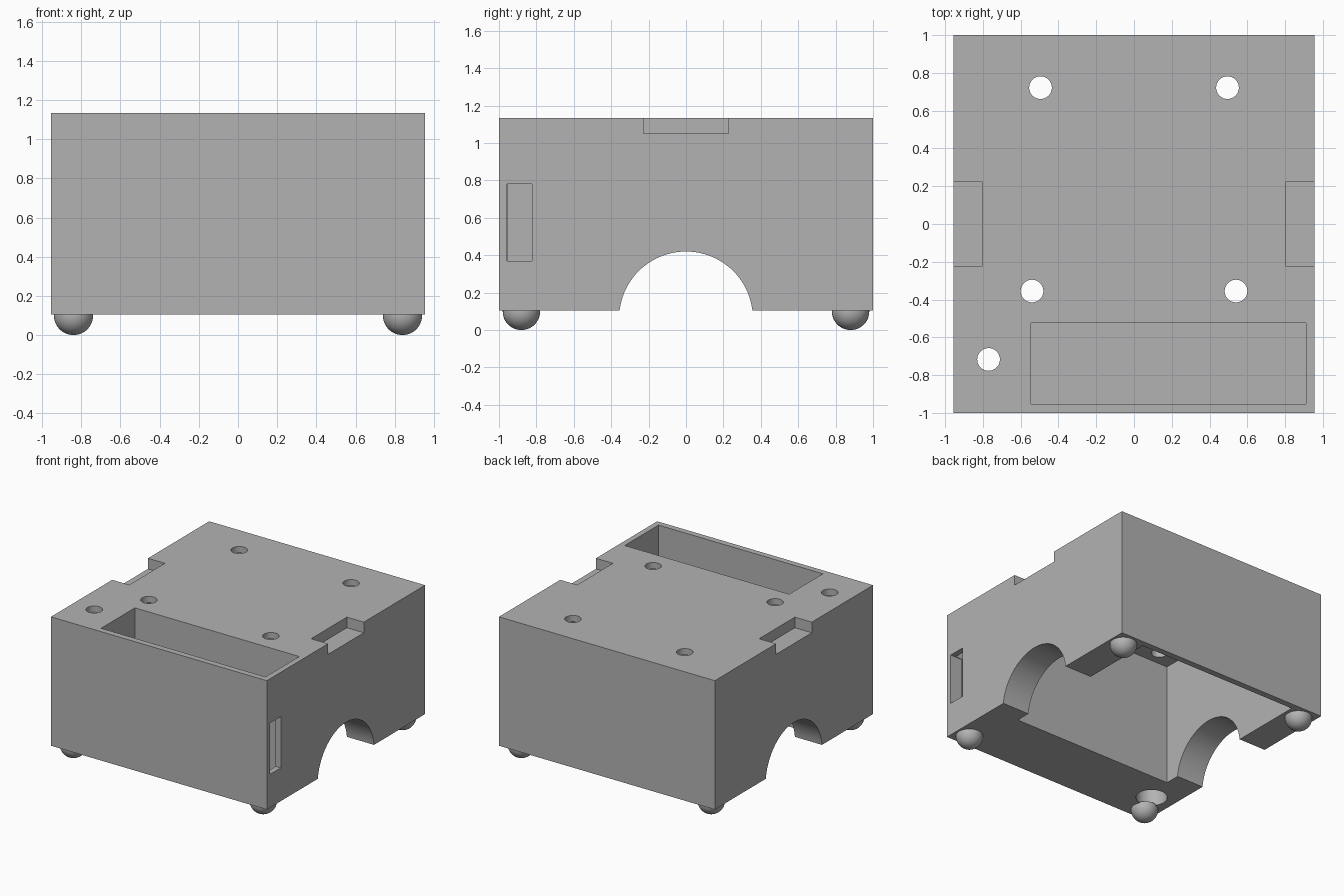
import bpy, bmesh
from math import radians
from mathutils import Matrix, Vector

cube = bpy.data.objects.get("Cube")
if cube:
    bpy.data.objects.remove(cube, do_unlink=True)

grey = bpy.data.materials.new("plain grey")
grey.use_nodes = True
colour = (0.45, 0.45, 0.45, 1)
grey.diffuse_color = colour
grey.node_tree.nodes["Principled BSDF"].inputs["Base Color"].default_value = colour

HALF_X, BASE, TOP = 0.955, 0.104, 1.135
CEILING = TOP - 0.05          # underside of the thin top plate


def make_object(name, bm):
    mesh = bpy.data.meshes.new(name)
    bm.to_mesh(mesh)
    bm.free()
    mesh.materials.append(grey)
    obj = bpy.data.objects.new(name, mesh)
    bpy.context.collection.objects.link(obj)
    return obj


def box(name, low, high):
    low, high = Vector(low), Vector(high)
    bm = bmesh.new()
    bmesh.ops.create_cube(bm, size=1, matrix=Matrix.Translation((low + high) / 2)
                          @ Matrix.Diagonal((*(high - low), 1)))
    return make_object(name, bm)


def cylinder(name, centre, radius, depth, along_x=False, sides=48):
    turn = Matrix.Rotation(radians(90), 4, "Y") if along_x else Matrix()
    bm = bmesh.new()
    bmesh.ops.create_cone(bm, cap_ends=True, segments=sides, radius1=radius, radius2=radius,
                          depth=depth, matrix=Matrix.Translation(centre) @ turn)
    return make_object(name, bm)


# Solid housing block
housing = box("housing", (-HALF_X, -1, BASE), (HALF_X, 1, TOP))

cutters = [
    # Main cavity, open below
    box("cavity_cutter", (-0.715, -0.475, -0.2), (0.715, 0.95, CEILING)),
    # Wheel arches through both side walls
    cylinder("arch_cutter", (0, 0, 0.0625), 0.3575, 3, along_x=True, sides=96),
    # Front compartment, open above, and the slot leading into it
    box("compartment_cutter", (-0.545, -0.952, 0.155), (0.91, -0.525, 1.3)),
    box("slot_cutter", (0.85, -0.957, 0.37), (1.1, -0.823, 0.78)),
    # Wide bore under the front corner hole
    cylinder("corner_bore_cutter", (-0.77, -0.717, CEILING / 2), 0.115, CEILING),
]
# Notches at the upper side edges
for side in (-1, 1):
    x1, x2 = sorted((side * 0.805, side * 1.1))
    cutters.append(box("notch_cutter", (x1, -0.226, 1.05), (x2, 0.226, 1.3)))
# Round holes in the top plate
for x, y in ((-0.495, 0.722), (0.495, 0.722), (-0.54, -0.355), (0.54, -0.355), (-0.77, -0.717)):
    cutters.append(cylinder("hole_cutter", (x, y, TOP), 0.06, 0.3))

for cutter in cutters:
    cut = housing.modifiers.new(cutter.name, "BOOLEAN")
    cut.operation, cut.solver, cut.object = "DIFFERENCE", "EXACT", cutter

# Bake the cuts and drop the cutters
bpy.context.view_layer.update()
evaluated = housing.evaluated_get(bpy.context.evaluated_depsgraph_get())
housing.data = bpy.data.meshes.new_from_object(evaluated)
housing.modifiers.clear()
for cutter in cutters:
    bpy.data.objects.remove(cutter, do_unlink=True)

# Rounded feet, cut off where they meet the base
feet = []
for x, end in ((-0.84, "right"), (0.84, "left")):
    for y, row in ((-0.88, "front"), (0.88, "back")):
        bm = bmesh.new()
        bmesh.ops.create_uvsphere(bm, u_segments=40, v_segments=24, radius=0.1,
                                  matrix=Matrix.Translation((x, y, 0.1)))
        cut = bmesh.ops.bisect_plane(bm, geom=bm.verts[:] + bm.edges[:] + bm.faces[:],
                                     plane_co=(0, 0, BASE + 0.01), plane_no=(0, 0, 1),
                                     clear_outer=True)
        rim = [e for e in cut["geom_cut"] if isinstance(e, bmesh.types.BMEdge)]
        bmesh.ops.contextual_create(bm, geom=rim)
        feet.append(make_object(f"{row}_{end}_foot", bm))

bpy.ops.object.select_all(action="DESELECT")
for obj in [housing] + feet:
    obj.select_set(True)
bpy.context.view_layer.objects.active = housing
bpy.ops.object.shade_smooth_by_angle(angle=radians(30))
